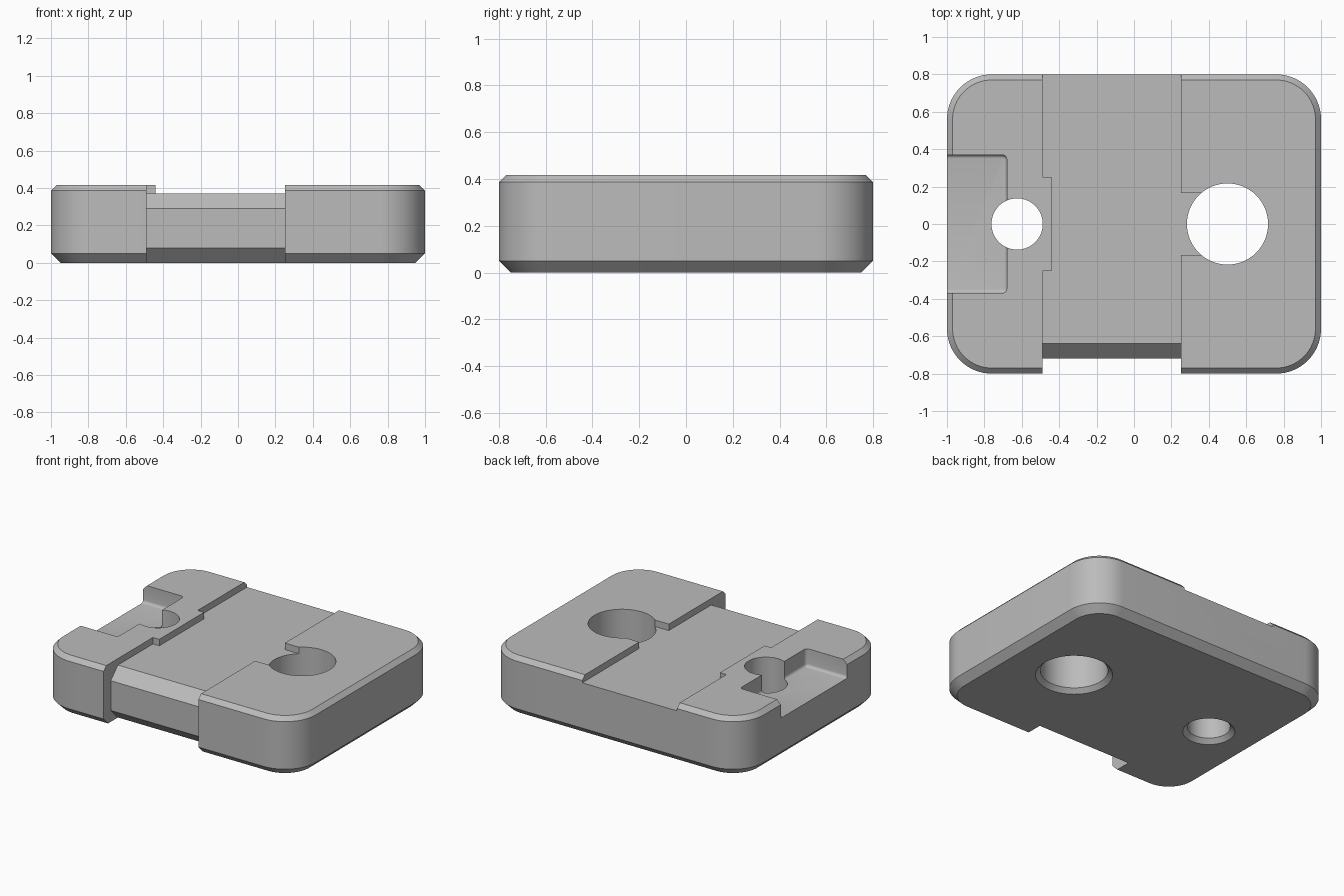
import bpy, bmesh, math

cube = bpy.data.objects.get("Cube")
if cube:
    bpy.data.objects.remove(cube, do_unlink=True)

grey = bpy.data.materials.new("plain grey")
grey.use_nodes = True
tone = (0.5, 0.5, 0.5, 1)
grey.diffuse_color = tone
grey.node_tree.nodes["Principled BSDF"].inputs["Base Color"].default_value = tone


def ring(hx, hy, rad, z, cx=0, cy=0, seg=16):
    """Rounded rectangle at height z; a circle when hx = hy = rad."""
    pts = []
    for q, (sx, sy) in enumerate([(1, 1), (-1, 1), (-1, -1), (1, -1)]):
        for i in range(seg + 1):
            a = math.pi / 2 * (q + i / seg)
            pts.append((cx + sx * (hx - rad) + rad * math.cos(a),
                        cy + sy * (hy - rad) + rad * math.sin(a), z))
    return pts


def loft(name, rings):
    """Closed solid through a stack of matching rings."""
    bm = bmesh.new()
    loops = [[bm.verts.new(p) for p in r] for r in rings]
    n = len(loops[0])
    for lo, hi in zip(loops, loops[1:]):
        for i in range(n):
            j = (i + 1) % n
            bm.faces.new((lo[i], lo[j], hi[j], hi[i]))
    bm.faces.new(loops[0][::-1])
    bm.faces.new(loops[-1])
    bmesh.ops.remove_doubles(bm, verts=bm.verts, dist=1e-5)
    bmesh.ops.recalc_face_normals(bm, faces=bm.faces)
    mesh = bpy.data.meshes.new(name)
    bm.to_mesh(mesh)
    bm.free()
    obj = bpy.data.objects.new(name, mesh)
    bpy.context.collection.objects.link(obj)
    mesh.materials.append(grey)
    return obj


def box(name, x0, x1, y0, y1, z0, z1):
    return loft(name, [[(x0, y0, z), (x1, y0, z), (x1, y1, z), (x0, y1, z)]
                       for z in (z0, z1)])


def combine(target, tool, operation="DIFFERENCE"):
    mod = target.modifiers.new(tool.name, "BOOLEAN")
    mod.operation, mod.solver, mod.object = operation, "EXACT", tool
    bpy.ops.object.select_all(action="DESELECT")
    bpy.context.view_layer.objects.active = target
    target.select_set(True)
    bpy.ops.object.modifier_apply(modifier=mod.name)
    bpy.data.objects.remove(tool, do_unlink=True)


# Rounded block with chamfered rims
TOP = 0.416
plate = loft("base_plate", [ring(1 - d, 0.8 - d, 0.24 - d, z) for d, z in
                            [(0.05, 0), (0, 0.05), (0, TOP - 0.03), (0.03, TOP)]])

# Shallow channel across the top, set back and chamfered at the front
profile = [(-0.9, -0.1), (-0.54, -0.1), (-0.72, 0.08), (-0.72, 0.29),
           (-0.64, 0.37), (1, 0.37), (1, 0.6), (-0.9, 0.6)]
combine(plate, loft("channel", [[(x, y, z) for y, z in profile] for x in (-0.49, 0.25)]))

# Raised tab beside the small hole, and notch beside the large hole
combine(plate, box("tab", -0.6, -0.44, -0.25, 0.25, 0.3, TOP), "UNION")
combine(plate, box("notch", 0.2, 0.5, -0.165, 0.165, 0.37, 0.6))

# Side pocket with filleted floor
FLOOR, FILLET = 0.29, 0.02
rings = []
for i in range(5):
    a = math.pi / 2 * i / 4
    d = FILLET * (1 - math.sin(a))
    rings.append(ring(0.36 - d, 0.37 - d, 0.025 - d,
                      FLOOR + FILLET * (1 - math.cos(a)), cx=-1.04, seg=4))
rings.append(ring(0.36, 0.37, 0.025, 0.6, cx=-1.04, seg=4))
combine(plate, loft("pocket", rings))

# Through holes, countersunk underneath
for name, x, r in (("small_hole", -0.625, 0.137), ("large_hole", 0.5, 0.217)):
    combine(plate, loft(name, [ring(s, s, s, z, cx=x) for s, z in
                               [(r + 0.05, -0.02), (r, 0.03), (r, 0.6)]]))

bpy.ops.object.select_all(action="DESELECT")
plate.select_set(True)
bpy.context.view_layer.objects.active = plate
bpy.ops.object.shade_smooth_by_angle(angle=math.radians(30))
